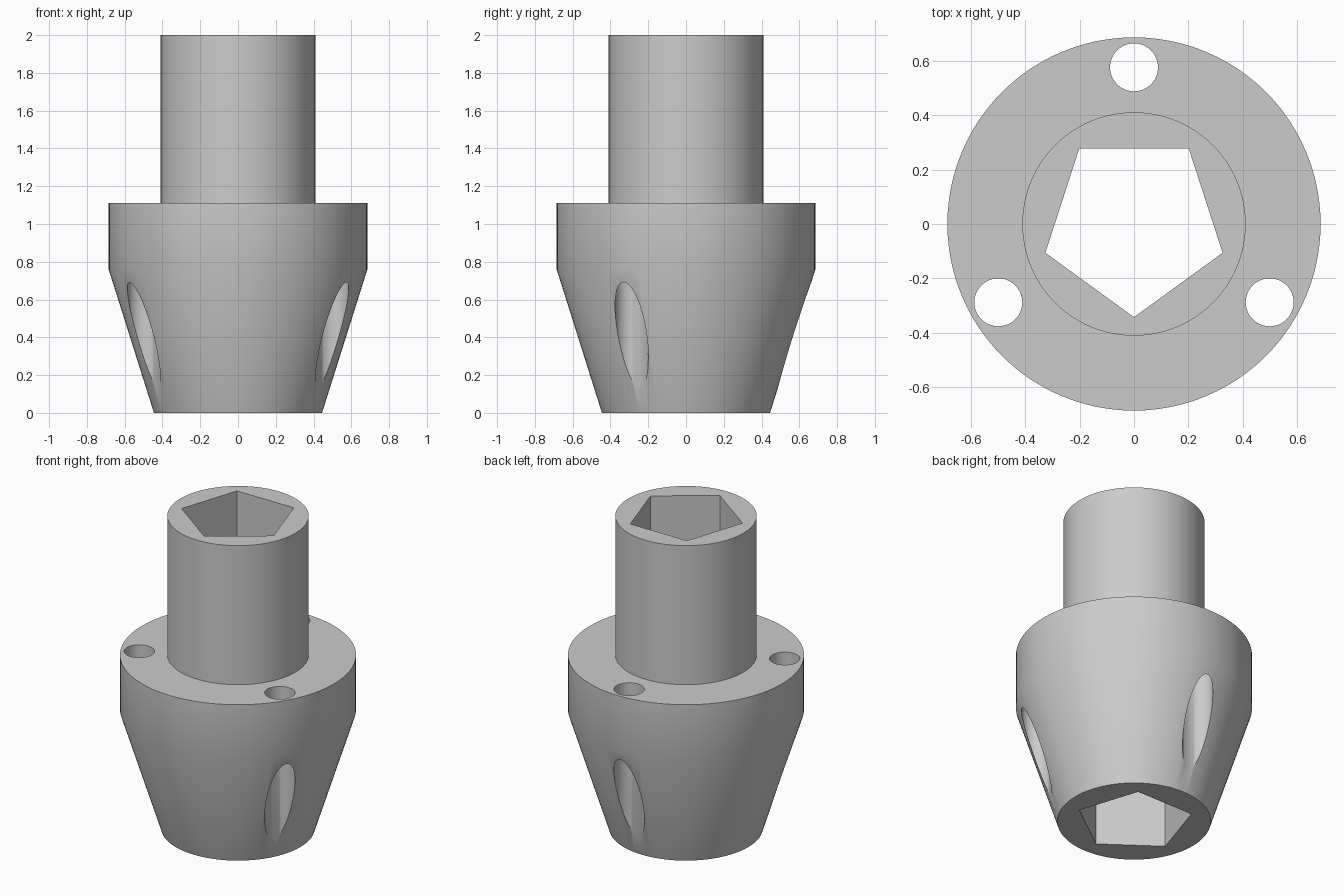
import bpy, bmesh, math

if "Cube" in bpy.data.objects:
    bpy.data.objects.remove(bpy.data.objects["Cube"])

grey = bpy.data.materials.new("grey metal")
grey.diffuse_color = (0.6, 0.6, 0.6, 1)
grey.use_nodes = True
grey.node_tree.nodes["Principled BSDF"].inputs["Base Color"].default_value = grey.diffuse_color

SEGMENTS = 96


def prism(name, sides, radius, z0, z1, x=0, y=0, start=0):
    """Closed upright prism used as a cutter."""
    bm = bmesh.new()
    ring = [bm.verts.new((x + radius * math.cos(start + 2 * math.pi * i / sides),
                          y + radius * math.sin(start + 2 * math.pi * i / sides), z0))
            for i in range(sides)]
    base = bm.faces.new(ring)
    out = bmesh.ops.extrude_face_region(bm, geom=[base])["geom"]
    for v in out:
        if isinstance(v, bmesh.types.BMVert):
            v.co.z = z1
    bmesh.ops.recalc_face_normals(bm, faces=bm.faces)
    return finish(name, bm)


def finish(name, bm):
    mesh = bpy.data.meshes.new(name)
    bm.to_mesh(mesh)
    bm.free()
    mesh.materials.append(grey)
    obj = bpy.data.objects.new(name, mesh)
    bpy.context.collection.objects.link(obj)
    return obj


def lathe(name, profile):
    """Solid of revolution from (radius, height) pairs, capped at both ends."""
    bm = bmesh.new()
    rings = [[bm.verts.new((r * math.cos(2 * math.pi * i / SEGMENTS),
                            r * math.sin(2 * math.pi * i / SEGMENTS), z))
              for i in range(SEGMENTS)] for r, z in profile]
    for a, b in zip(rings, rings[1:]):
        for i in range(SEGMENTS):
            j = (i + 1) % SEGMENTS
            bm.faces.new((a[i], a[j], b[j], b[i]))
    bm.faces.new(rings[0])
    bm.faces.new(rings[-1])
    bmesh.ops.recalc_face_normals(bm, faces=bm.faces)
    return finish(name, bm)


# Tapered collar with a straight rim and a narrower shaft
body = lathe("socket_body", [(0.445, 0), (0.685, 0.76), (0.685, 1.11),
                             (0.41, 1.11), (0.41, 2)])

# Five-sided bore, one corner to the front
cutters = [prism("bore_cutter", 5, 0.342, -0.1, 2.1, start=-math.pi / 2)]

# Three vertical bolt holes that break out through the taper
for k in range(3):
    a = math.pi / 2 + k * 2 * math.pi / 3
    cutters.append(prism("bolt_hole_cutter", 48, 0.088, -0.1, 1.2,
                         0.575 * math.cos(a), 0.575 * math.sin(a)))

bpy.context.view_layer.objects.active = body
body.select_set(True)
for c in cutters:
    mod = body.modifiers.new(c.name, 'BOOLEAN')
    mod.operation = 'DIFFERENCE'
    mod.solver = 'EXACT'
    mod.object = c
    bpy.ops.object.modifier_apply(modifier=mod.name)
for c in cutters:
    bpy.data.objects.remove(c, do_unlink=True)

# Smooth curved walls, sharp rims
bpy.ops.object.select_all(action='DESELECT')
body.select_set(True)
bpy.ops.object.shade_smooth_by_angle(angle=math.radians(30))
# Keep the soft crease between rim and taper
